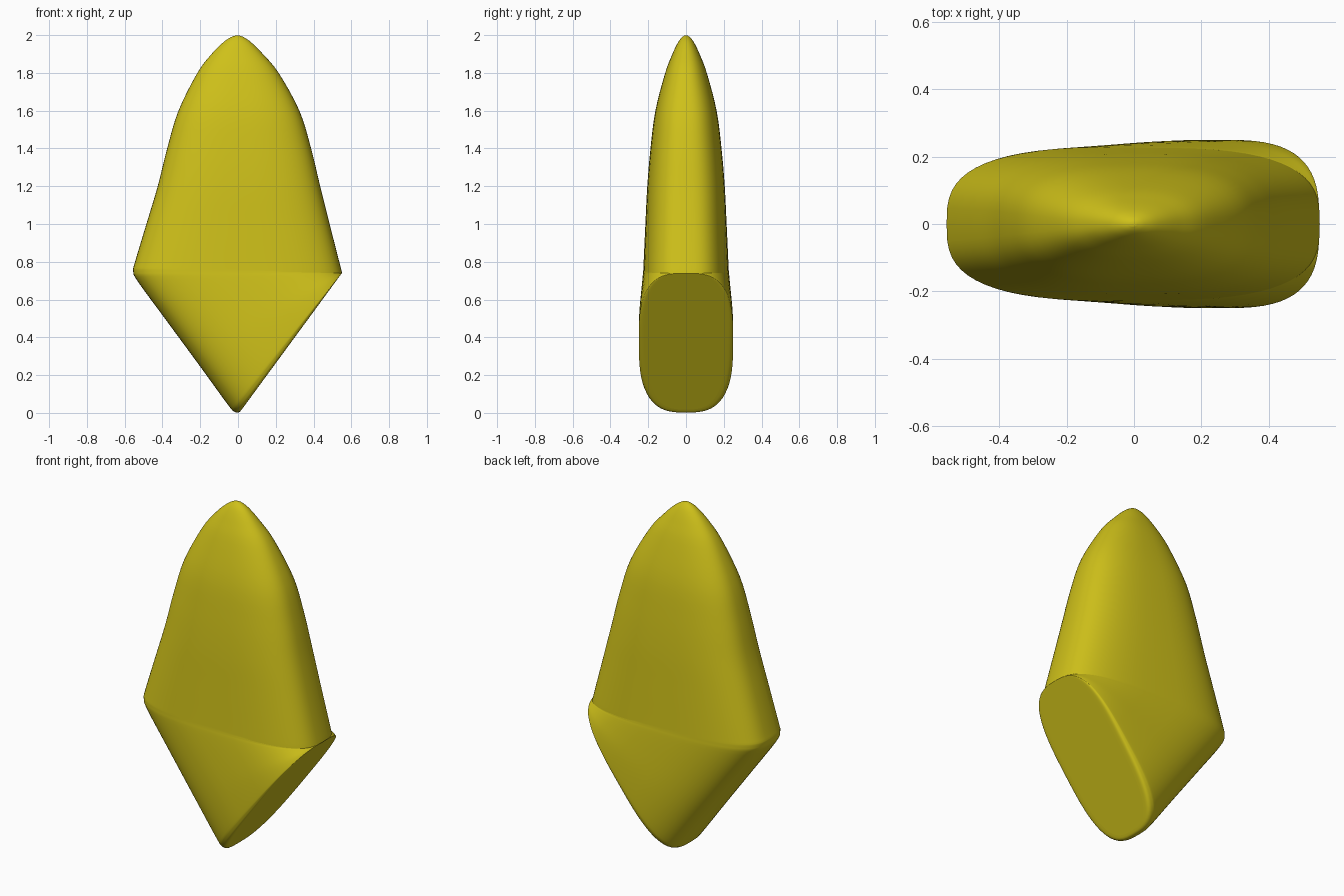
import bpy, bmesh, math
from mathutils import Vector

if "Cube" in bpy.data.objects:
    bpy.data.objects.remove(bpy.data.objects["Cube"])

N = 64      # points around each section
STEPS = 4   # in-between sections per key

# Key sections: left x, left z, right x, right z, half depth, squareness
KEYS = [
    (0.020, 0.018, 0.55, 0.74, 0.205, 3.0),    # flat slanted base
    (0.004, 0.003, 0.55, 0.74, 0.235, 3.0),    # soft rim
    (-0.022, 0.008, 0.55, 0.74, 0.247, 3.0),
    (-0.055, 0.045, 0.55, 0.74, 0.250, 3.0),
    (-0.20, 0.245, 0.55, 0.74, 0.247, 3.0),    # fan around the right corner
    (-0.38, 0.490, 0.55, 0.74, 0.238, 3.0),
    (-0.53, 0.695, 0.55, 0.74, 0.230, 3.0),
    (-0.555, 0.750, 0.55, 0.742, 0.227, 3.0),
    (-0.545, 0.800, 0.545, 0.765, 0.225, 3.0),
    (-0.485, 1.00, 0.485, 1.00, 0.215, 2.9),   # tapering blade
    (-0.425, 1.20, 0.435, 1.20, 0.205, 2.8),
    (-0.375, 1.40, 0.387, 1.40, 0.188, 2.7),
    (-0.315, 1.60, 0.325, 1.60, 0.162, 2.6),
    (-0.215, 1.80, 0.215, 1.80, 0.110, 2.4),
    (-0.140, 1.90, 0.132, 1.90, 0.072, 2.3),
    (-0.080, 1.96, 0.072, 1.96, 0.043, 2.2),
    (-0.040, 1.988, 0.032, 1.988, 0.022, 2.1),
    (-0.012, 1.998, 0.006, 1.998, 0.007, 2.0),
]


def spline(p0, p1, p2, p3, t):
    return [0.5 * (2 * b + (c - a) * t + (2 * a - 5 * b + 4 * c - d) * t * t
                   + (3 * b - a - 3 * c + d) * t ** 3)
            for a, b, c, d in zip(p0, p1, p2, p3)]


def ring(bm, key):
    lx, lz, rx, rz, depth, n = key
    mid = Vector(((lx + rx) / 2, 0, (lz + rz) / 2))
    half = Vector(((rx - lx) / 2, 0, (rz - lz) / 2))
    verts = []
    for i in range(N):
        a = math.tau * i / N
        u = math.copysign(abs(math.cos(a)) ** (2 / n), math.cos(a))
        v = math.copysign(abs(math.sin(a)) ** (2 / n), math.sin(a))
        verts.append(bm.verts.new(mid + half * u + Vector((0, depth * v, 0))))
    return verts


# Interpolated list of sections
sections = [KEYS[0]]
for i in range(len(KEYS) - 1):
    p0, p3 = KEYS[max(i - 1, 0)], KEYS[min(i + 2, len(KEYS) - 1)]
    sections += [spline(p0, KEYS[i], KEYS[i + 1], p3, s / STEPS)
                 for s in range(1, STEPS + 1)]

# Skin the sections, then close the base and tip
bm = bmesh.new()
rings = [ring(bm, s) for s in sections]
for a, b in zip(rings, rings[1:]):
    for i in range(N):
        j = (i + 1) % N
        bm.faces.new((a[i], a[j], b[j], b[i]))
bm.faces.new(rings[-1])
bm.faces.new(rings[0][::-1])
bmesh.ops.remove_doubles(bm, verts=bm.verts[:], dist=0.0003)
bmesh.ops.recalc_face_normals(bm, faces=bm.faces[:])

mesh = bpy.data.meshes.new("blade_body")
bm.to_mesh(mesh)
bm.free()
body = bpy.data.objects.new("blade_body", mesh)
bpy.context.collection.objects.link(body)
bpy.context.view_layer.objects.active = body
body.select_set(True)
bpy.ops.object.shade_smooth_by_angle(angle=math.radians(40))
max(mesh.polygons, key=lambda p: p.area).use_smooth = False  # flat base

# Yellow material
mat = bpy.data.materials.new("yellow")
mat.diffuse_color = (0.62, 0.53, 0.01, 1)
mat.use_nodes = True
mat.node_tree.nodes["Principled BSDF"].inputs["Base Color"].default_value = mat.diffuse_color
mesh.materials.append(mat)
